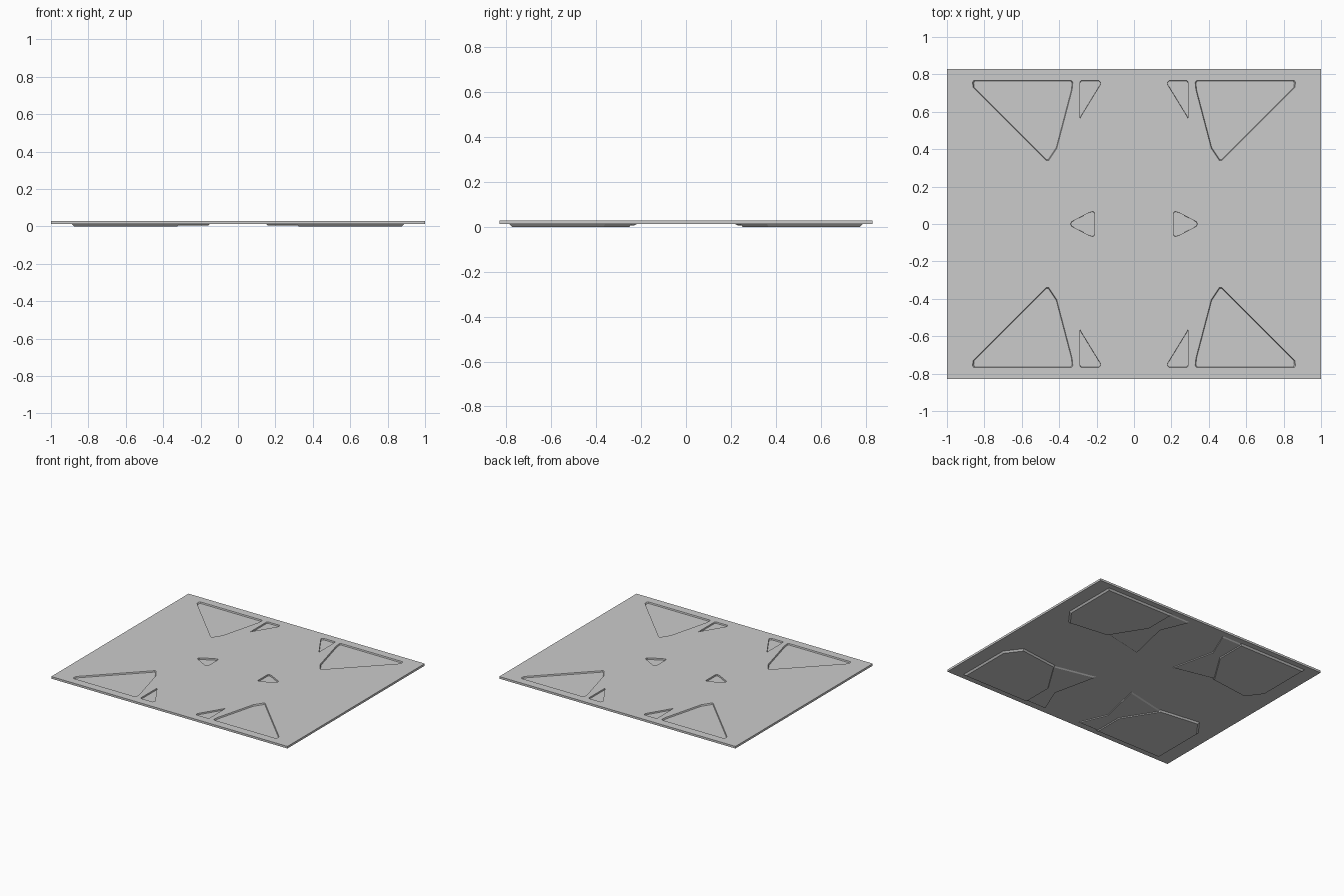
import bpy, bmesh

if "Cube" in bpy.data.objects:
    bpy.data.objects.remove(bpy.data.objects["Cube"])

TOP, UNDER = 0.028, 0.012


def frustum(bm, pts, z0, z1, low_scale=1.0):
    """Solid between z0 and z1, its lower outline scaled about the centroid."""
    cx = sum(p[0] for p in pts) / len(pts)
    cy = sum(p[1] for p in pts) / len(pts)
    lo = [bm.verts.new((cx + (x - cx) * low_scale, cy + (y - cy) * low_scale, z0)) for x, y in pts]
    hi = [bm.verts.new((x, y, z1)) for x, y in pts]
    bm.faces.new(lo)
    bm.faces.new(hi)
    for i in range(len(pts)):
        j = (i + 1) % len(pts)
        bm.faces.new((lo[i], lo[j], hi[j], hi[i]))


def build(name, shapes, mirrors):
    bm = bmesh.new()
    for pts, z0, z1, s in shapes:
        for mx, my in mirrors:
            frustum(bm, [(x * mx, y * my) for x, y in pts], z0, z1, s)
    bmesh.ops.recalc_face_normals(bm, faces=bm.faces)
    me = bpy.data.meshes.new(name)
    bm.to_mesh(me)
    bm.free()
    ob = bpy.data.objects.new(name, me)
    bpy.context.collection.objects.link(ob)
    return ob


def boolean(target, tool, op):
    m = target.modifiers.new(tool.name, 'BOOLEAN')
    m.operation, m.object, m.solver = op, tool, 'EXACT'
    m.use_self = True
    bpy.context.view_layer.objects.active = target
    bpy.ops.object.modifier_apply(modifier=m.name)
    bpy.data.objects.remove(tool)


FOUR = [(1, 1), (-1, 1), (1, -1), (-1, -1)]

# Thin rectangular plate
plate = build("plate", [([(-1, -.83), (1, -.83), (1, .83), (-1, .83)], UNDER, TOP, 1)], [(1, 1)])

# Raised pads on the underside: deep corner pad and shallower inner lobe
corner = [(.89, .79), (.89, .36), (.80, .24), (.48, .28), (.31, .55), (.31, .79)]
lobe = [(.15, .785), (.24, .57), (.16, .215), (.50, .29), (.36, .60), (.36, .785)]
boolean(plate, build("corner_pads", [(corner, 0, UNDER + .003, .95)], FOUR), 'UNION')
boolean(plate, build("inner_lobes", [(lobe, .006, UNDER + .0025, .95)], FOUR), 'UNION')

# Triangular pockets in the top face
large = [(.865, .77), (.33, .77), (.322, .76), (.326, .72), (.41, .40), (.455, .332),
         (.465, .332), (.868, .735), (.87, .76)]
small = [(.185, .77), (.285, .77), (.292, .76), (.292, .555), (.285, .57), (.175, .75), (.175, .76)]
centre = [(.21, .06), (.218, .068), (.24, .062), (.335, .012), (.34, 0),
          (.335, -.012), (.24, -.062), (.218, -.068), (.21, -.06)]
boolean(plate, build("large_pockets", [(large, .018, .04, .96)], FOUR), 'DIFFERENCE')
boolean(plate, build("small_pockets", [(small, .018, .04, .92)], FOUR), 'DIFFERENCE')
boolean(plate, build("centre_pockets", [(centre, .016, .04, .97)], [(1, 1), (-1, 1)]), 'DIFFERENCE')
